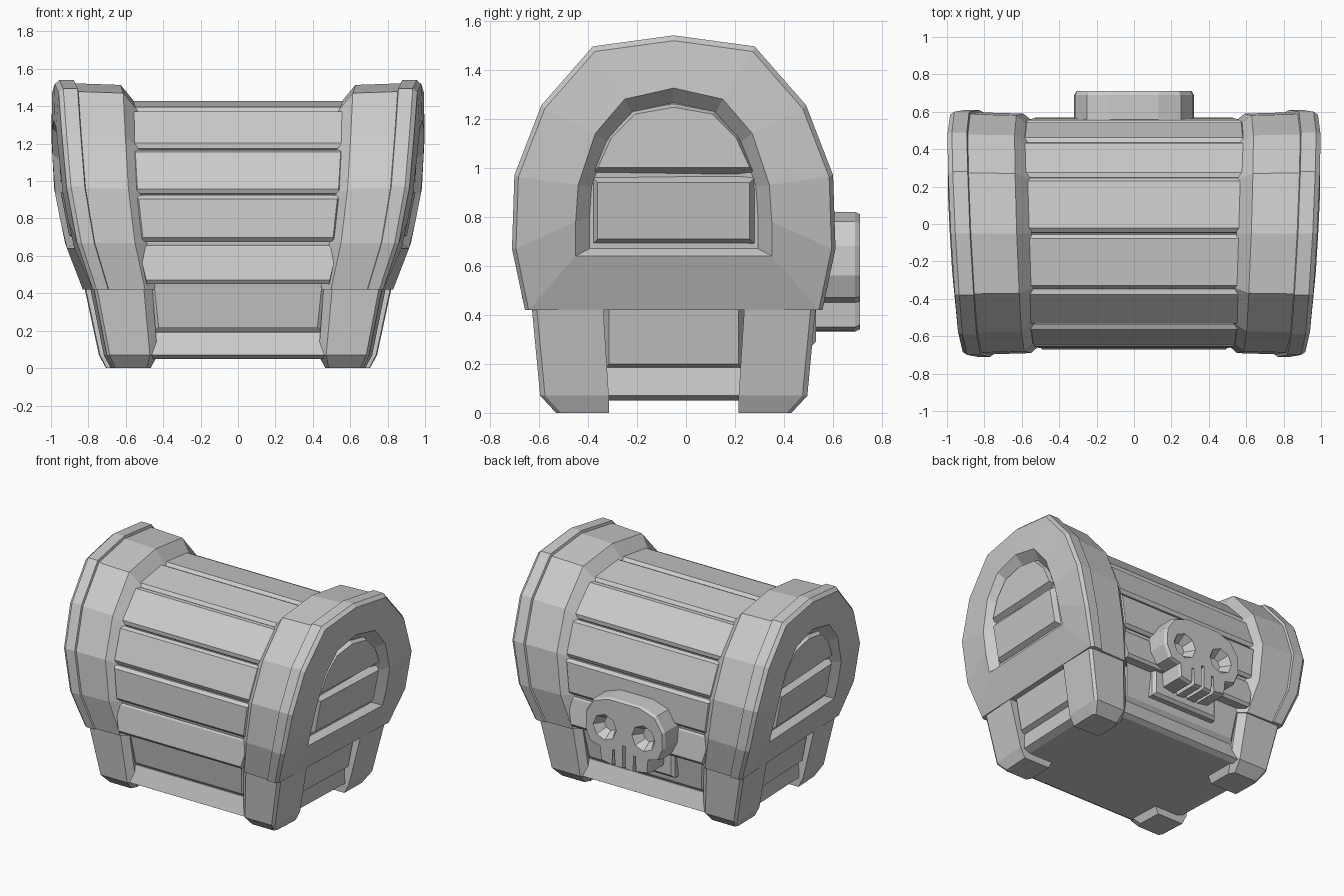
import bpy, bmesh, math
from mathutils import Vector

cube = bpy.data.objects.get("Cube")
if cube:
    bpy.data.objects.remove(cube)

stone = bpy.data.materials.new("plain_grey")
stone.use_nodes = True
GREY = (0.6, 0.6, 0.6, 1)
stone.diffuse_color = GREY
stone.node_tree.nodes["Principled BSDF"].inputs["Base Color"].default_value = GREY

CY = -0.05          # depth centre of the chest
MID = 0.67          # height where the lid is deepest
FLARE = [(0, 0.745), (0.07, 0.76), (0.42, 0.83), (0.67, 0.925), (0.97, 0.985), (1.25, 1.0), (1.54, 1.0)]
HALF_LID = [(0.607, 0.42), (0.66, 0.67), (0.65, 0.97), (0.54, 1.255), (0.33, 1.495), (0, 1.54)]
HALF_ARCH = [(0.4, 0.64), (0.4, 0.78), (0.39, 0.93), (0.32, 1.14), (0.2, 1.28), (0, 1.325)]


def flare(y, z):
    """Width factor of the chest: wider with height, narrower to the front."""
    taper = 0.98 + 0.054 * y - 0.036 * y * y
    for (z0, f0), (z1, f1) in zip(FLARE, FLARE[1:]):
        if z <= z1:
            return taper * (f0 + (f1 - f0) * (z - z0) / (z1 - z0))
    return taper * FLARE[-1][1]


def full(half):
    return [(-y, z) for y, z in half] + [(y, z) for y, z in half[-2::-1]]


LID, ARCH = full(HALF_LID), full(HALF_ARCH)


def scaled(profile, ky, kz=None, mid=MID):
    """Shrink a profile, leaving its underside level."""
    kz = kz or ky
    return [(y * ky, mid + (z - mid) * (kz if z > mid else 1)) for y, z in profile]


def ring(s, profile):
    return [(s, y, z) for y, z in profile]


def loft(name, rings, warp=True):
    """Skin a row of equal loops, capped at both ends."""
    bm = bmesh.new()
    loops = []
    for r in rings:
        loops.append([bm.verts.new((x * flare(y, z) if warp else x, y + CY, z)) for x, y, z in r])
    n = len(loops[0])
    for a, b in zip(loops, loops[1:]):
        for i in range(n):
            j = (i + 1) % n
            bm.faces.new((a[i], a[j], b[j], b[i]))
    bm.faces.new(loops[0])
    bm.faces.new(loops[-1])
    bmesh.ops.recalc_face_normals(bm, faces=bm.faces)
    mesh = bpy.data.meshes.new(name)
    bm.to_mesh(mesh)
    bm.free()
    mesh.materials.append(stone)
    ob = bpy.data.objects.new(name, mesh)
    bpy.context.collection.objects.link(ob)
    return ob


def plank(name, outline, inner, outer, bevel):
    """Raised board on a side wall: outline in (y, z), set back at its edges."""
    cy = sum(p[0] for p in outline) / len(outline)
    cz = sum(p[1] for p in outline) / len(outline)
    w = max(abs(p[0] - cy) for p in outline)
    h = max(abs(p[1] - cz) for p in outline)
    top = [(cy + (y - cy) * (1 - bevel / w), cz + (z - cz) * (1 - bevel / h)) for y, z in outline]
    loft(name, [ring(inner, outline), ring(outer, top)])


# Lid barrel core and its boards
core = scaled(LID, 0.885, 0.83)
loft("lid_core", [ring(-0.7, core), ring(0.7, core)])
boards = scaled(LID, 0.93, 0.875)[1:-1]
for i, (a, b) in enumerate(zip(boards, boards[1:])):
    a, b = Vector(a), Vector(b)
    along = (b - a).normalized()
    out = Vector((-along.y, along.x))
    low = [a + along * 0.008 - out * 0.05, b - along * 0.008 - out * 0.05]
    edge = [a + along * 0.008 - out * 0.02, b - along * 0.008 - out * 0.02]
    top = [a + along * 0.028, b - along * 0.028]
    loops = []
    for (p, q), s in ((low, 0.6), (edge, 0.6), (top, 0.585)):
        loops.append([(-s, *p), (s, *p), (s, *q), (-s, *q)])
    loft(f"lid_board_{i + 1}", loops)

# Sloping rim boards along the lower edge of the lid
for side, name in ((-1, "front_rim"), (1, "back_rim")):
    rim = [(0.5, 0.45), (0.605, 0.45), (0.62, 0.47), (0.59, 0.645), (0.575, 0.665), (0.5, 0.665)]
    loft(name, [[(s, side * y, z) for y, z in rim] for s in (-0.62, 0.62)])

# Base box: sloping bottom plank, set-back wall above
levels = [(0.05, 0.88, 0.5), (0.07, 0.945, 0.535), (0.19, 0.9, 0.495), (0.2, 0.885, 0.48), (0.47, 0.885, 0.51)]
loft("base_box", [[(-s, -d, z), (s, -d, z), (s, d, z), (-s, d, z)] for z, s, d in levels])

# Raised panels on front and back of the base
for side, name in ((-1, "front_panel"), (1, "back_panel")):
    loops = []
    for w, z0, z1, d in ((0.61, 0.19, 0.44, 0.47), (0.61, 0.19, 0.44, 0.49), (0.57, 0.22, 0.43, 0.515)):
        d0, d1 = side * d, side * (d + 0.03)
        loops.append([(-w, d0, z0), (w, d0, z0), (w, d1, z1), (-w, d1, z1)])
    loft(name, loops)

for side, word in ((-1, "right"), (1, "left")):
    # Heavy lid end with rim, inner band and arched recess
    floor = [(y * 0.86, 0.67 + (z - 0.64) * 0.87) for y, z in ARCH]
    stations = [(0.56, scaled(LID, 0.88, 0.86)), (0.64, scaled(LID, 0.97)), (0.89, scaled(LID, 0.98)),
                (0.895, LID), (0.975, LID), (1.0, scaled(LID, 0.975)), (1.005, ARCH), (0.94, floor)]
    loft(f"lid_end_{word}", [ring(side * s, p) for s, p in stations])
    # Boards inside the recess
    plank(f"end_lower_board_{word}", [(-0.335, 0.685), (0.335, 0.685), (0.335, 0.965), (-0.335, 0.965)],
          side * 0.925, side * 0.975, 0.025)
    plank(f"end_upper_board_{word}",
          [(-0.335, 0.975), (0.335, 0.975), (0.275, 1.12), (0.17, 1.235), (0, 1.268), (-0.17, 1.235), (-0.275, 1.12)],
          side * 0.925, side * 0.97, 0.025)
    # Raised panel on the side of the base
    plank(f"side_panel_{word}", [(-0.29, 0.175), (0.29, 0.175), (0.29, 0.46), (-0.29, 0.46)],
          side * 0.87, side * 0.94, 0.025)
    # Corner legs
    for face, place in ((-1, "front"), (1, "back")):
        loops = []
        for z, x0, x1, x2, y0, y1 in ((0, 0.66, 0.69, 0.95, 0.265, 0.48), (0.07, 0.6, 0.66, 0.98, 0.265, 0.545),
                                      (0.46, 0.58, 0.64, 0.98, 0.29, 0.582)):
            pts = [(x0, y0), (x0, y1 - 0.04), (x1, y1), (x2 - 0.02, y1), (x2, y1 - 0.02), (x2, y0)]
            loops.append([(side * x, face * y, z) for x, y in pts])
        loft(f"{place}_{word}_leg", loops)

# Lock plate behind the skull
loft("lock_plate", [[(sx * w, d, z) for sx, z in ((-1, z0), (1, z0), (1, z1), (-1, z1))]
                    for w, z0, z1, d in ((0.27, 0.27, 0.5, 0.48), (0.27, 0.27, 0.5, 0.56), (0.25, 0.29, 0.48, 0.58))],
     warp=False)

# Skull emblem: half outline with tooth slits, mirrored
half = [(0.012, 0.5), (0.012, 0.335), (0.075, 0.33), (0.08, 0.45), (0.095, 0.45), (0.1, 0.335), (0.19, 0.35),
        (0.2, 0.45), (0.28, 0.47), (0.32, 0.56), (0.315, 0.68), (0.25, 0.78), (0.13, 0.82)]
outline = half + [(-x, z) for x, z in reversed(half)]
skull = loft("skull_emblem", [[(x * k, d, 0.58 + (z - 0.58) * k) for x, z in outline]
                              for k, d in ((1, 0.58), (1, 0.74), (0.96, 0.76))], warp=False)
for sx in (-1, 1):
    eye = loft("eye_cutter", [[(sx * 0.155 + r * math.cos(a * math.pi / 4), d, 0.6 + r * math.sin(a * math.pi / 4))
                               for a in range(8)] for r, d in ((0.05, 0.69), (0.105, 0.78))], warp=False)
    cut = skull.modifiers.new("eye", "BOOLEAN")
    cut.object, cut.operation, cut.solver = eye, "DIFFERENCE", "EXACT"
    bpy.context.view_layer.objects.active = skull
    bpy.ops.object.modifier_apply(modifier=cut.name)
    bpy.data.objects.remove(eye)
